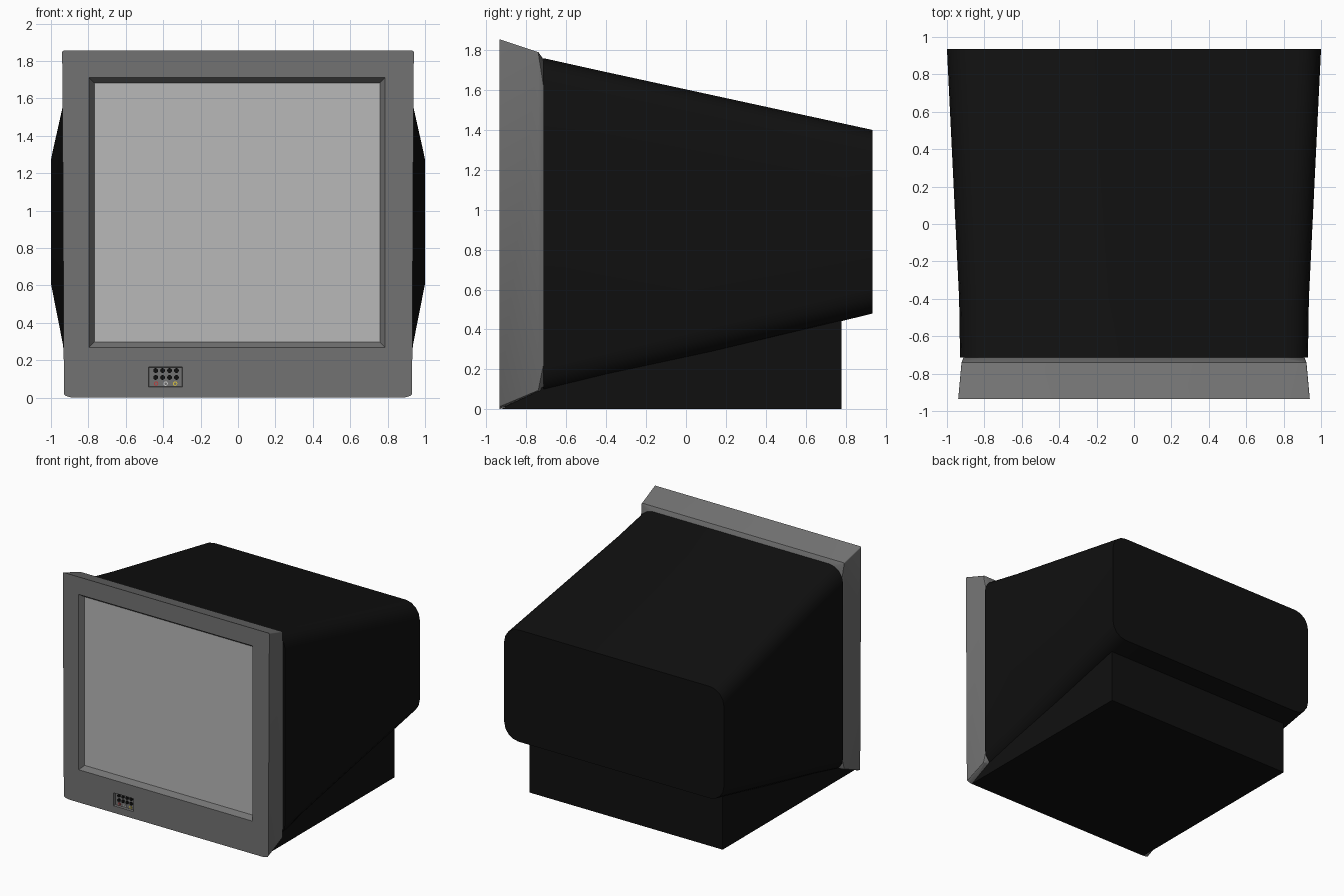
import bpy, bmesh, math

if "Cube" in bpy.data.objects:
    bpy.data.objects.remove(bpy.data.objects["Cube"])


def material(name, rgb):
    m = bpy.data.materials.new(name)
    m.diffuse_color = (*rgb, 1)
    m.use_nodes = True
    m.node_tree.nodes["Principled BSDF"].inputs["Base Color"].default_value = m.diffuse_color
    return m


BLACK = material("black", (0.005, 0.005, 0.005))
GREY = material("mid_grey", (0.17, 0.17, 0.17))
GLASS = material("light_grey", (0.48, 0.48, 0.48))


def ring(y, w, z0, z1, top, bottom, taper=0.0, seg=4):
    """Rounded rectangle in the XZ plane; top/bottom are (rx, rz) corner radii."""
    pts = []
    corners = [(1, z1, -1, top, 0), (-1, z1, -1, top, 90),
               (-1, z0, 1, bottom, 180), (1, z0, 1, bottom, 270)]
    for sx, z, sz, (rx, rz), start in corners:
        for i in range(seg + 1):
            a = math.radians(start + 90 * i / seg)
            px = sx * (w - rx) + rx * math.cos(a)
            pz = z + sz * rz + rz * math.sin(a)
            pts.append((px * (1 - taper * (z1 - pz) / (z1 - z0)), y, pz))
    return pts


def rect(y, x0, x1, z0, z1):
    return [(x0, y, z0), (x1, y, z0), (x1, y, z1), (x0, y, z1)]


def loft(name, rings, mat):
    bm = bmesh.new()
    loops = [[bm.verts.new(p) for p in r] for r in rings]
    n = len(loops[0])
    for a, b in zip(loops, loops[1:]):
        for i in range(n):
            j = (i + 1) % n
            bm.faces.new((a[i], a[j], b[j], b[i]))
    bm.faces.new(loops[0])
    bm.faces.new(loops[-1])
    bmesh.ops.recalc_face_normals(bm, faces=bm.faces)
    me = bpy.data.meshes.new(name)
    bm.to_mesh(me)
    bm.free()
    me.materials.append(mat)
    ob = bpy.data.objects.new(name, me)
    bpy.context.collection.objects.link(ob)
    return ob


def select(ob):
    bpy.ops.object.select_all(action='DESELECT')
    ob.select_set(True)
    bpy.context.view_layer.objects.active = ob


def cut(ob, cutter):
    select(ob)
    mod = ob.modifiers.new("cut", 'BOOLEAN')
    mod.operation = 'DIFFERENCE'
    mod.solver = 'EXACT'
    mod.object = cutter
    bpy.ops.object.modifier_apply(modifier=mod.name)
    bpy.data.objects.remove(cutter)


def smooth(ob):
    select(ob)
    bpy.ops.object.shade_smooth_by_angle(angle=math.radians(30))


def disc(name, x, y, z, r, depth, mat):
    bpy.ops.mesh.primitive_cylinder_add(vertices=12, radius=r, depth=depth,
                                        location=(x, y, z),
                                        rotation=(math.pi / 2, 0, 0))
    ob = bpy.context.object
    ob.name = name
    ob.data.materials.append(mat)
    return ob


# Tapering rear housing with rounded corners
R = (0.13, 0.13)
housing = loft("rear_housing", [
    ring(-0.715, 0.93, 0.07, 1.76, R, R),
    ring(-0.40, 0.935, 0.15, 1.69, R, R),
    ring(0.935, 1.0, 0.48, 1.40, R, R)], BLACK)
smooth(housing)

# Flat-bottomed base under the sloping housing
profile = [(-0.93, 0), (0.78, 0), (0.78, 0.52), (-0.70, 0.12)]
loft("base", [[(x, y, z) for y, z in profile] for x in (-0.88, 0.88)], BLACK)

# Front bezel, narrowing to meet the housing
S = (0.008, 0.008)
bezel = loft("front_bezel", [
    ring(-0.935, 0.94, 0.0, 1.855, S, (0.065, 0.02), 0.01),
    ring(-0.74, 0.922, 0.09, 1.79, S, S),
    ring(-0.715, 0.912, 0.09, 1.755, R, R)], GREY)

# Bevelled screen opening and shallow control panel recess
cut(bezel, loft("screen_cutter", [
    rect(-0.955, -0.81, 0.80, 0.255, 1.725),
    rect(-0.89, -0.765, 0.755, 0.30, 1.68)], GREY))
cut(bezel, loft("panel_cutter", [
    rect(-0.96, -0.48, -0.295, 0.055, 0.167),
    rect(-0.915, -0.475, -0.30, 0.06, 0.162)], GREY))
smooth(bezel)

# Screen glass
loft("screen", [rect(-0.895, -0.772, 0.762, 0.29, 1.69),
                rect(-0.88, -0.772, 0.762, 0.29, 1.69)], GLASS)

# Two rows of buttons
for row, z in enumerate((0.145, 0.108)):
    for col in range(4):
        disc(f"button_{row}_{col}", -0.44 + 0.037 * col, -0.917, z, 0.013, 0.014, BLACK)

# Three coloured input sockets
for i, rgb in enumerate([(0.5, 0.05, 0.05), (0.8, 0.8, 0.8), (0.7, 0.55, 0.05)]):
    x = -0.438 + 0.051 * i
    disc(f"socket_ring_{i}", x, -0.915, 0.075, 0.012, 0.01, material(f"socket_{i}", rgb))
    disc(f"socket_hole_{i}", x, -0.916, 0.075, 0.007, 0.01, GREY)
